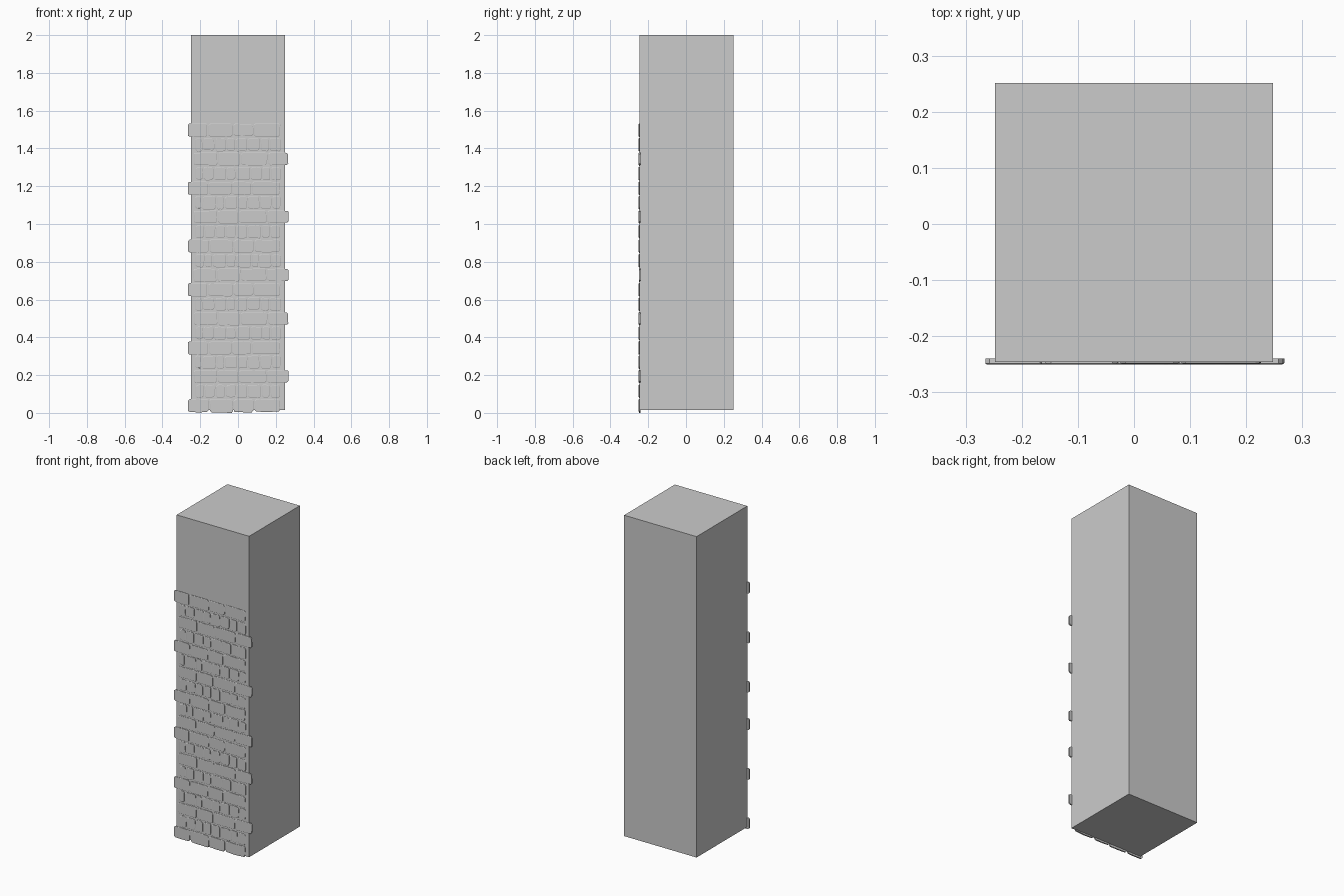
import bpy, bmesh, random

if "Cube" in bpy.data.objects:
    bpy.data.objects.remove(bpy.data.objects["Cube"])

random.seed(5)
BACK, FRONT = -0.24, -0.2495
PITCH = 0.0768


def new_object(name, bm):
    bmesh.ops.recalc_face_normals(bm, faces=bm.faces[:])
    mesh = bpy.data.meshes.new(name)
    bm.to_mesh(mesh)
    bm.free()
    obj = bpy.data.objects.new(name, mesh)
    bpy.context.collection.objects.link(obj)
    return obj


# Plain square pillar
bm = bmesh.new()
bmesh.ops.create_cube(bm, size=1)
for v in bm.verts:
    v.co.x *= 0.496
    v.co.y = 0.251 if v.co.y > 0 else -0.2455
    v.co.z = 2.0 if v.co.z > 0 else 0.014
new_object("pillar", bm)


def add_brick(bm, x0, x1, z0, z1):
    """Thin stone with chipped corners and a slightly bevelled face."""
    def j():
        return random.uniform(-0.002, 0.002)

    c = [random.uniform(0.004, 0.010) for _ in range(4)]
    outline = [
        (x0 + c[0], z0 + j()), ((x0 + x1) / 2, z0 + j()), (x1 - c[1], z0 + j()),
        (x1 + j(), z0 + c[1]), (x1 + j(), z1 - c[2]),
        (x1 - c[2], z1 + j()), ((x0 + x1) / 2, z1 + j()), (x0 + c[3], z1 + j()),
        (x0 + j(), z1 - c[3]), (x0 + j(), z0 + c[0]),
    ]
    mx, mz = (x0 + x1) / 2, (z0 + z1) / 2
    inset = 0.0025
    kx, kz = 1 - 2 * inset / (x1 - x0), 1 - 2 * inset / (z1 - z0)
    front = FRONT + random.uniform(-0.001, 0.0005)
    layers = [(BACK, 1, 1), (front + 0.0015, 1, 1), (front, kx, kz)]
    rings = [[bm.verts.new((mx + (x - mx) * a, y, mz + (z - mz) * b))
              for x, z in outline] for y, a, b in layers]
    n = len(outline)
    for lo, hi in zip(rings, rings[1:]):
        for i in range(n):
            k = (i + 1) % n
            bm.faces.new((lo[i], lo[k], hi[k], hi[i]))
    bm.faces.new(rings[0])
    bm.faces.new(rings[-1])


# Brick courses: an 11-row pattern that repeats up the front face
LEFT, RIGHT = (0, 4, 8), (2, 6, 9)
bm = bmesh.new()
for row in range(20):
    kind = row % 11
    random.seed(kind + 5)
    if kind in LEFT:
        joints = [-0.266, -0.155, -0.03, 0.08, 0.225]
    elif kind in RIGHT:
        joints = [-0.238, -0.105, 0.01, 0.15, 0.270]
    else:
        joints = [-0.228, -0.185, -0.125, -0.065, -0.005, 0.06, 0.12, 0.17, 0.228]
    joints = [joints[0]] + [x + random.uniform(-0.01, 0.01) for x in joints[1:-1]] + [joints[-1]]
    z0 = 0.008 + row * PITCH
    for a, b in zip(joints, joints[1:]):
        drop = random.uniform(0, 0.006)
        add_brick(bm, a + 0.003, b - 0.003, z0 - drop, z0 + 0.064)
for v in bm.verts:
    v.co.z = max(v.co.z, 0.0)
new_object("brick_facing", bm)
